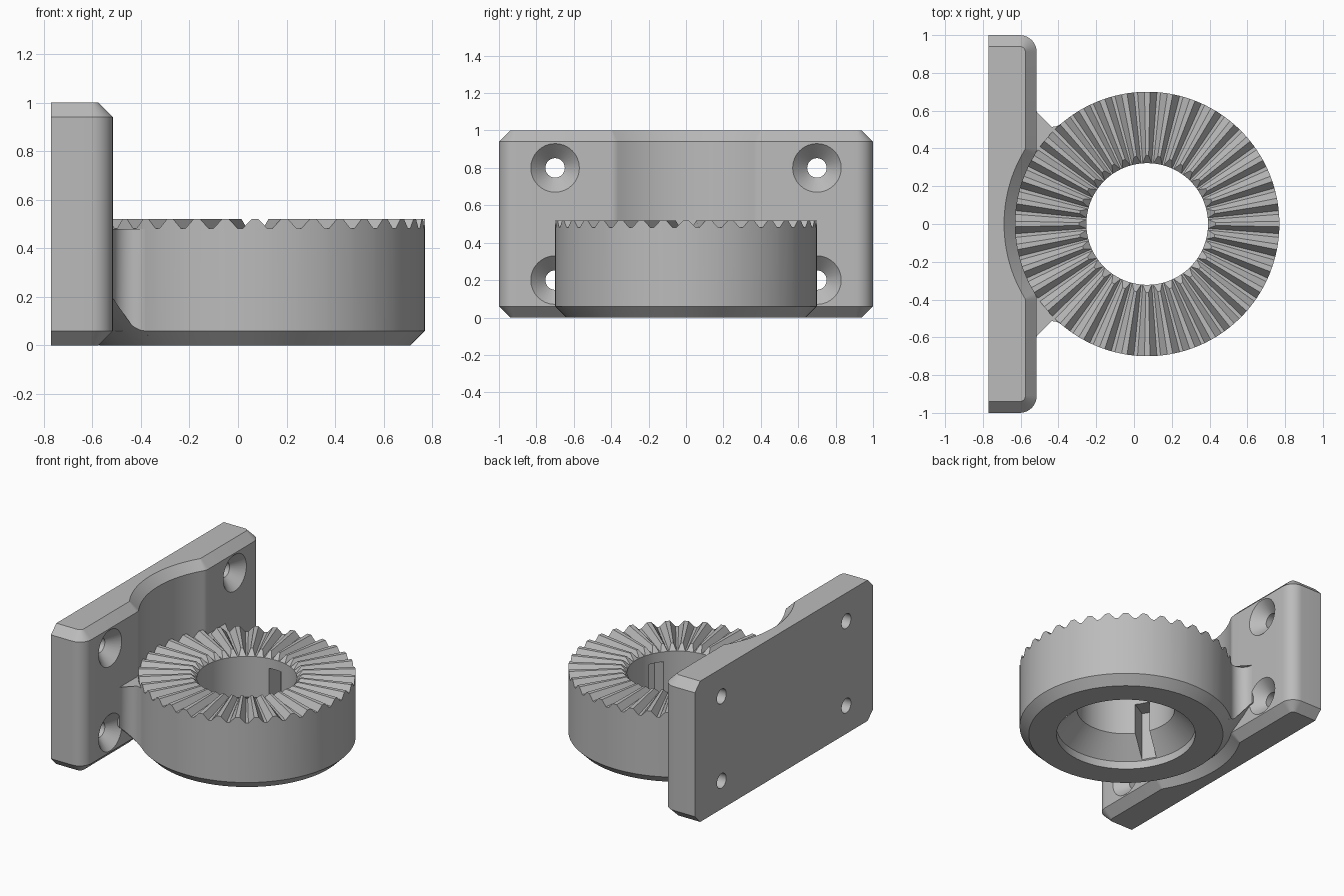
import bpy, bmesh
from math import cos, sin, pi, radians, hypot, sqrt, atan2

if "Cube" in bpy.data.objects:
    bpy.data.objects.remove(bpy.data.objects["Cube"])

grey = bpy.data.materials.new("plain grey")
grey.use_nodes = True
grey.diffuse_color = (0.5, 0.5, 0.5, 1)
grey.node_tree.nodes["Principled BSDF"].inputs["Base Color"].default_value = (0.5, 0.5, 0.5, 1)

CX, R, CH = 0.07, 0.70, 0.06            # ring centre x, ring radius, chamfer
BACK, FRONT = -0.77, -0.515             # plate faces


def loft(name, loops, closed=False):
    """Join equal-length point loops; cap the ends or close the tube."""
    bm = bmesh.new()
    rows = [[bm.verts.new(p) for p in loop] for loop in loops]
    n, m = len(rows[0]), len(rows)
    for i in range(m if closed else m - 1):
        a, b = rows[i], rows[(i + 1) % m]
        for j in range(n):
            k = (j + 1) % n
            bm.faces.new((a[j], a[k], b[k], b[j]))
    if not closed:
        bm.faces.new(rows[0][::-1])
        bm.faces.new(rows[-1])
    bmesh.ops.recalc_face_normals(bm, faces=bm.faces)
    mesh = bpy.data.meshes.new(name)
    bm.to_mesh(mesh)
    bm.free()
    mesh.materials.append(grey)
    ob = bpy.data.objects.new(name, mesh)
    bpy.context.collection.objects.link(ob)
    return ob


def activate(ob):
    bpy.ops.object.select_all(action='DESELECT')
    ob.select_set(True)
    bpy.context.view_layer.objects.active = ob


def cut(ob, cutter):
    cutter.hide_render = True
    mod = ob.modifiers.new("cut", 'BOOLEAN')
    mod.operation, mod.solver, mod.object = 'DIFFERENCE', 'EXACT', cutter
    activate(ob)
    bpy.ops.object.modifier_apply(modifier=mod.name)
    bpy.data.objects.remove(cutter)


def arc(cx, cy, r, a0, a1, n):
    return [(cx + r * cos(a0 + (a1 - a0) * i / n), cy + r * sin(a0 + (a1 - a0) * i / n))
            for i in range(n + 1)]


# Mounting plate: rounded corners, round recess behind the ring, chamfered rims
def plate_outline(d):
    wall, corner, blend = R - 0.002, 0.09, 0.08
    bx = FRONT - blend
    by = sqrt((wall + blend) ** 2 - (CX - bx) ** 2)
    t = atan2(by, CX - bx)
    half = [(BACK, 1 - d)]
    half += arc(FRONT - corner, 1 - corner, corner - d, pi / 2, 0, 8)
    half += arc(bx, by, blend - d, 0, -t, 8)
    half += arc(CX, 0, wall + d, pi - t, pi, 16)[1:]
    return half + [(x, -y) for x, y in half[-2::-1]]


plate = loft("mounting_plate", [[(x, y, z) for x, y in plate_outline(d)]
             for z, d in ((0, CH), (CH, 0), (1 - CH, 0), (1, CH))])

# Countersunk screw holes
for y in (-0.7, 0.7):
    for z in (0.2, 0.8):
        steps = ((BACK - 0.1, 0.052), (FRONT - 0.078, 0.052), (FRONT, 0.13), (FRONT + 0.02, 0.15))
        cut(plate, loft("screw_hole", [[(x, a, b) for a, b in arc(y, z, r, 0, 2 * pi, 32)[:-1]]
                                       for x, r in steps]))

# Toothed ring: one cross-section per angle, its top following the teeth
TEETH, LOW, HIGH, HOLE = 36, 0.48, 0.52, 0.322
sections = []
for i in range(TEETH):
    for offset, h in ((-0.12, HIGH - LOW), (0.12, HIGH - LOW), (0.42, 0.001), (0.58, 0.001)):
        a = 2 * pi * (i + offset) / TEETH
        profile = ((0.457, 0), (R - CH, 0), (R, CH), (R, LOW + h), (HOLE + h, LOW + h),
                   (HOLE, LOW), (HOLE, 0.19), (0.457, 0.055))
        sections.append([(CX + r * cos(a), r * sin(a), z) for r, z in profile])
ring = loft("toothed_ring", sections, closed=True)

# Three key slots inside the bore
for deg in (90, 210, 330):
    a, w = radians(deg), 0.05
    base = [(CX + r * cos(a) - s * sin(a), r * sin(a) + s * cos(a))
            for r, s in ((0.2, -w), (0.45, -w), (0.45, w), (0.2, w))]
    cut(ring, loft("key_slot", [[(x, y, z) for x, y in base] for z in (-0.1, 0.41)]))

# Filleted webs joining ring and plate, undercut along the ring's chamfer cone
webs = []
fr = 0.08
fx = FRONT + fr
fy = sqrt((R + fr) ** 2 - (CX - fx) ** 2)
for side, label in ((1, "left"), (-1, "right")):
    edge = arc(fx, fy, fr, -atan2(fy, CX - fx), -pi, 14)
    edge += [(FRONT - 0.015, fy), (FRONT - 0.015, 0.5), (FRONT - 0.015, 0.4), (FRONT - 0.045, 0.33)]
    loops = []
    for x, y in edge:
        r = hypot(x - CX, y)
        k = 0.68 / r
        qx, qy = CX + (x - CX) * k, y * k
        loops.append([(x, side * y, r - R + CH), (x, side * y, LOW),
                      (qx, side * qy, LOW), (qx, side * qy, 0.68 - R + CH)])
    webs.append(loft(label + "_web", loops))

# Smooth curved walls, keeping the edges crisp
for ob in [plate, ring] + webs:
    activate(ob)
    bpy.ops.object.shade_smooth_by_angle(angle=radians(20))
